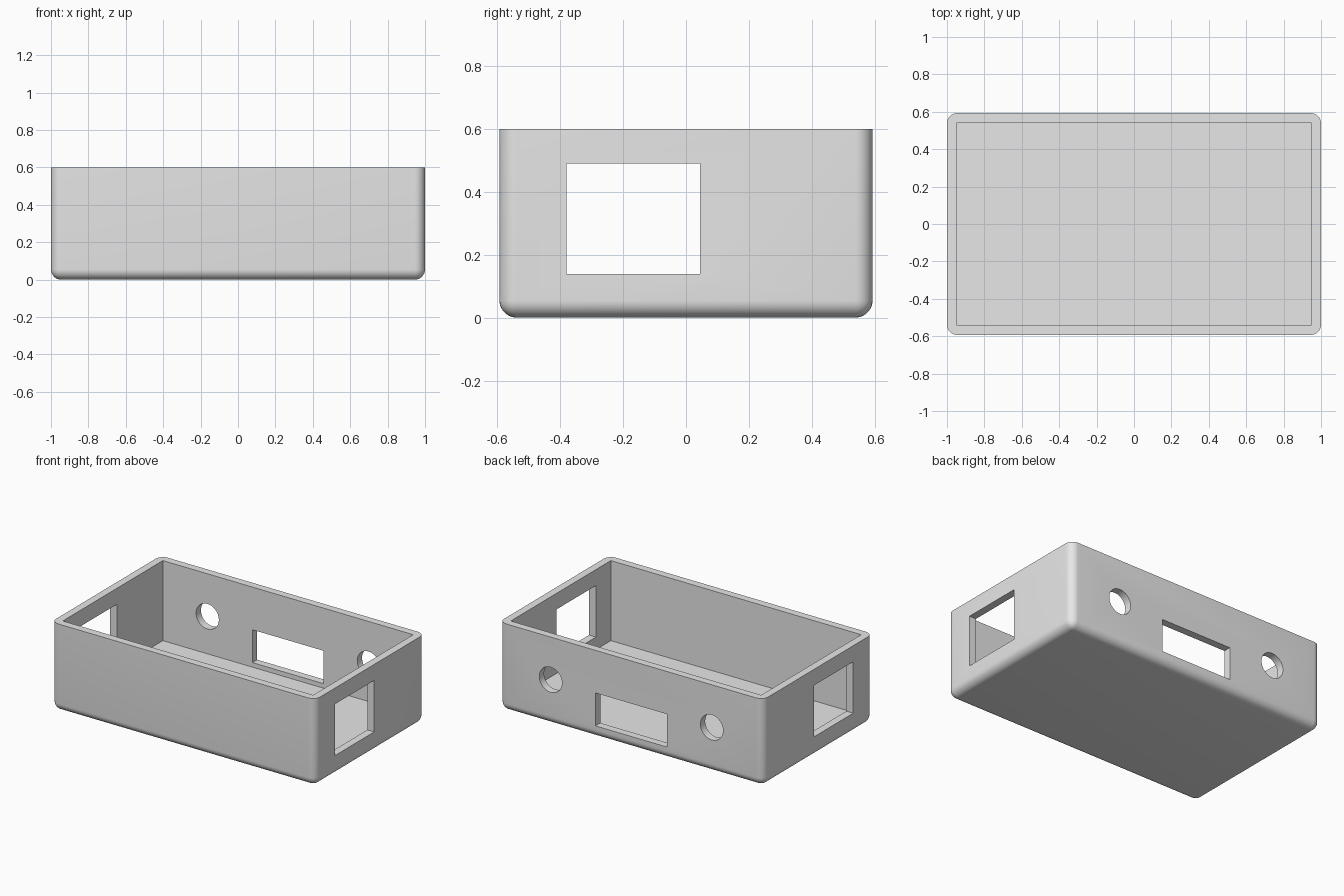
import bpy
import bmesh
from math import radians
from mathutils import Matrix, Vector

LENGTH, WIDTH, HEIGHT = 2.0, 1.186, 0.6
WALL = 0.052
ROUND = 0.055

cube = bpy.data.objects.get("Cube")
if cube:
    bpy.data.objects.remove(cube, do_unlink=True)

grey = bpy.data.materials.new("light grey plastic")
grey.use_nodes = True
colour = (0.8, 0.8, 0.8, 1)
grey.diffuse_color = colour
grey.node_tree.nodes["Principled BSDF"].inputs["Base Color"].default_value = colour


def add_object(name, bm):
    mesh = bpy.data.meshes.new(name)
    bm.to_mesh(mesh)
    bm.free()
    mesh.materials.append(grey)
    obj = bpy.data.objects.new(name, mesh)
    bpy.context.collection.objects.link(obj)
    return obj


def box(low, high):
    low, high = Vector(low), Vector(high)
    bm = bmesh.new()
    matrix = Matrix.Translation((low + high) / 2) @ Matrix.Diagonal((*(high - low), 1))
    bmesh.ops.create_cube(bm, size=1, matrix=matrix)
    return bm


def cut(target, name, bm):
    cutter = add_object(name, bm)
    cutter.hide_render = True
    mod = target.modifiers.new(name, "BOOLEAN")
    mod.operation = "DIFFERENCE"
    mod.solver = "EXACT"
    mod.object = cutter
    bpy.context.view_layer.objects.active = target
    bpy.ops.object.modifier_apply(modifier=mod.name)
    bpy.data.objects.remove(cutter, do_unlink=True)


# Outer block, rounded on every edge except the top rim
x, y = LENGTH / 2, WIDTH / 2
bm = box((-x, -y, 0), (x, y, HEIGHT))
edges = [e for e in bm.edges if min(v.co.z for v in e.verts) < HEIGHT / 2]
bmesh.ops.bevel(bm, geom=edges, offset=ROUND, segments=8, profile=0.5,
                affect="EDGES", clamp_overlap=True)
tray = add_object("open_enclosure", bm)

# Hollow interior
cut(tray, "cavity", box((WALL - x, WALL - y, WALL), (x - WALL, y - WALL, HEIGHT + 0.2)))

# Rectangular opening through both end walls
cut(tray, "end_opening", box((-x - 0.2, -0.38, 0.138), (x + 0.2, 0.045, 0.49)))

# Wide slot in the back wall
cut(tray, "back_slot", box((-0.27, y - 0.2, 0.083), (0.27, y + 0.2, 0.308)))

# Round holes either side of the slot
for side in (-1, 1):
    bm = bmesh.new()
    bmesh.ops.create_cone(
        bm, cap_ends=True, segments=48, radius1=0.086, radius2=0.086, depth=0.4,
        matrix=Matrix.Translation((side * 0.61, y, 0.308)) @ Matrix.Rotation(radians(90), 4, "X"))
    cut(tray, "back_hole", bm)

bpy.ops.object.select_all(action="DESELECT")
tray.select_set(True)
bpy.context.view_layer.objects.active = tray
bpy.ops.object.shade_smooth_by_angle(angle=radians(30))
